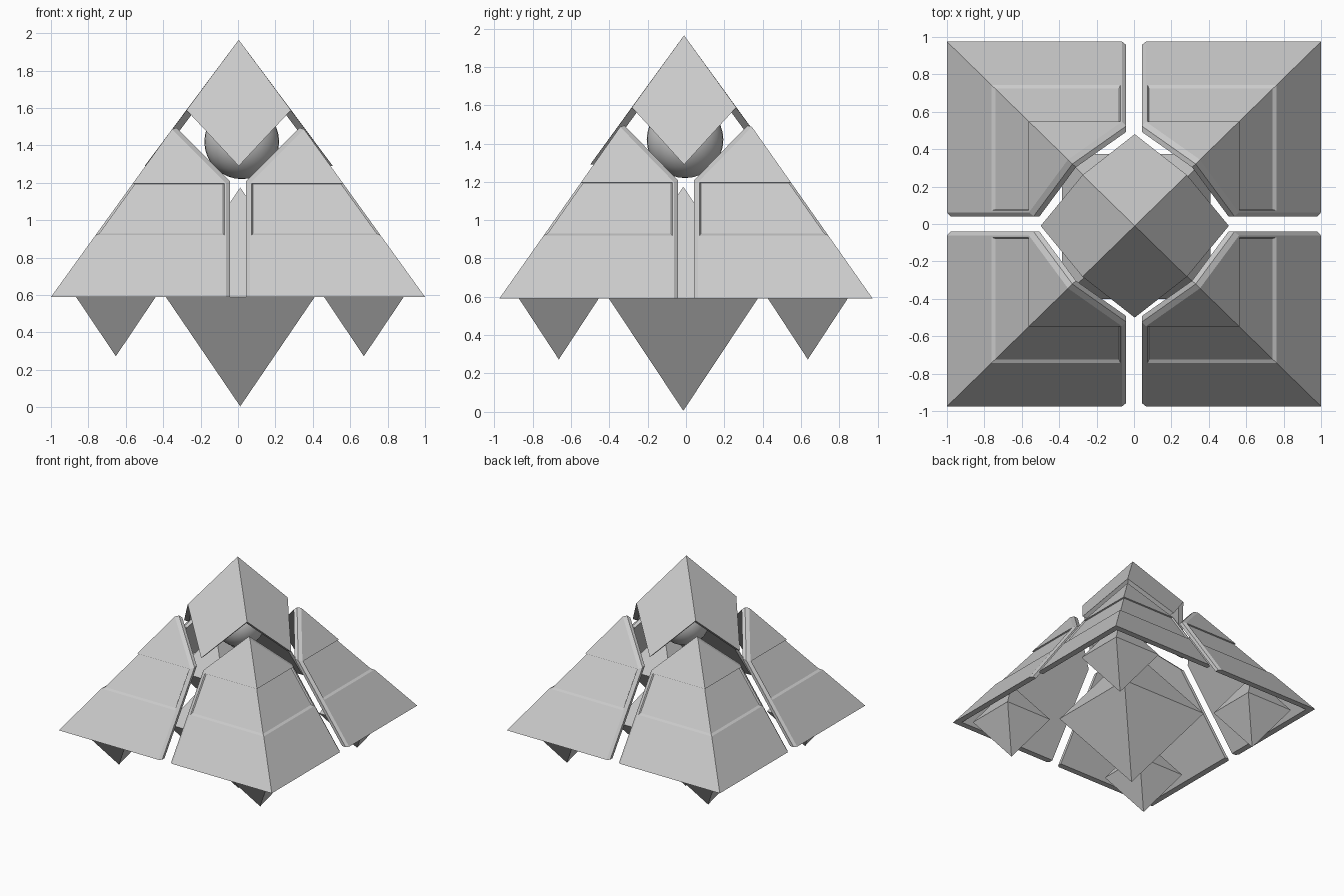
import bpy, bmesh, math

if "Cube" in bpy.data.objects:
    bpy.data.objects.remove(bpy.data.objects["Cube"])

BASE, SLOPE = 0.59, 1.386      # pyramid base height and face slope
SY = 0.975                     # slight squash in depth


def make(name, faces, loc=(0, 0, 0)):
    """Build a mesh object from a list of polygons given as point tuples."""
    bm = bmesh.new()
    for f in faces:
        bm.faces.new([bm.verts.new((p[0] + loc[0], p[1] * SY + loc[1], p[2] + loc[2])) for p in f])
    bmesh.ops.remove_doubles(bm, verts=bm.verts[:], dist=1e-4)
    bmesh.ops.recalc_face_normals(bm, faces=bm.faces[:])
    me = bpy.data.meshes.new(name)
    bm.to_mesh(me)
    bm.free()
    ob = bpy.data.objects.new(name, me)
    bpy.context.collection.objects.link(ob)
    return ob


def half(z, d=0):
    return 1 - (z - BASE) / SLOPE - d


def pt(u, z, d):
    """Point on the front wall, d inside the outer surface; u=None is the corner edge."""
    h = half(z, d)
    return (h if u is None else u, -h, z)


def strip(a, b):
    return [[a[i], a[i + 1], b[i + 1], b[i]] for i in range(len(a) - 1)]


def outline(d, inset):
    """Tip, notch, gap foot and corner foot of the wall at depth d."""
    g, vz = 0.042 + inset, 1.207 - inset * 0.4
    k = vz - g
    tip = (1 - d + BASE / SLOPE + k) / (1 + 1 / SLOPE)
    return [pt(None, tip, d), pt(g, vz, d), pt(g, BASE, d), pt(None, BASE, d)]


def shell_faces():
    outer, cham, inner = outline(0, 0.022), outline(0.018, 0), outline(0.05, 0)
    tip, notch, foot, corner = outer
    # recessed band wrapping the corner
    rim = [pt(None, 0.92, 0), pt(0.073, 0.92, 0), pt(0.073, 1.196, 0), pt(None, 1.196, 0)]
    floor = [pt(None, 0.93, 0.013), pt(0.08, 0.93, 0.013),
             pt(0.08, 1.193, 0.013), pt(None, 1.193, 0.013)]
    faces = [[foot, corner, rim[0], rim[1]], [foot, rim[1], rim[2], notch],
             [notch, rim[2], rim[3], tip], floor, inner]
    faces += strip(rim, floor) + strip(outer, cham) + strip(cham, inner)
    # second wall mirrored across the diagonal corner edge
    return faces + [[(-y, -x, z) for x, y, z in f] for f in faces]


# Four corner shells
walls = shell_faces()
for sx, sx_name in ((1, "right"), (-1, "left")):
    for sy, sy_name in ((1, "front"), (-1, "back")):
        make(f"corner_shell_{sy_name}_{sx_name}",
             [[(x * sx, y * sy, z) for x, y, z in f] for f in walls])


# Floating hollow cap
def cap_layer(d):
    u = 0.279 - 0.558 * d
    z = 1.29 + 1.07 * u
    return [(0, 0, 1.965 - 1.35 * d), (-u, -u, z), (0, -(0.503 - d), 1.29), (u, -u, z)]


a, b = cap_layer(0), cap_layer(0.045)
side = [a, b] + strip(a[1:], b[1:])
cap = []
for i in range(4):
    c, s = round(math.cos(i * math.pi / 2)), round(math.sin(i * math.pi / 2))
    cap += [[(x * c - y * s, x * s + y * c, z) for x, y, z in f] for f in side]
make("cap", cap, (0.004, -0.01, 0))


# Octahedral crystals
def crystal(name, x, y, r, h):
    ring = [(r, r, 0), (-r, r, 0), (-r, -r, 0), (r, -r, 0)]
    faces = [[ring[i], ring[(i + 1) % 4], (0, 0, s * h)] for i in range(4) for s in (1, -1)]
    make(name, faces, (x, y, BASE))


crystal("core_crystal", 0.012, -0.014, 0.398, 0.585)
for sx in (1, -1):
    for sy in (1, -1):
        crystal("corner_crystal", 0.01 + sx * 0.663, -0.014 + sy * 0.65, 0.213, 0.317)

# Glowing ball under the cap
bpy.ops.mesh.primitive_uv_sphere_add(segments=32, ring_count=16, radius=0.2,
                                     location=(0.02, -0.005, 1.42))
bpy.context.object.name = "ball"
bpy.ops.object.shade_smooth()
